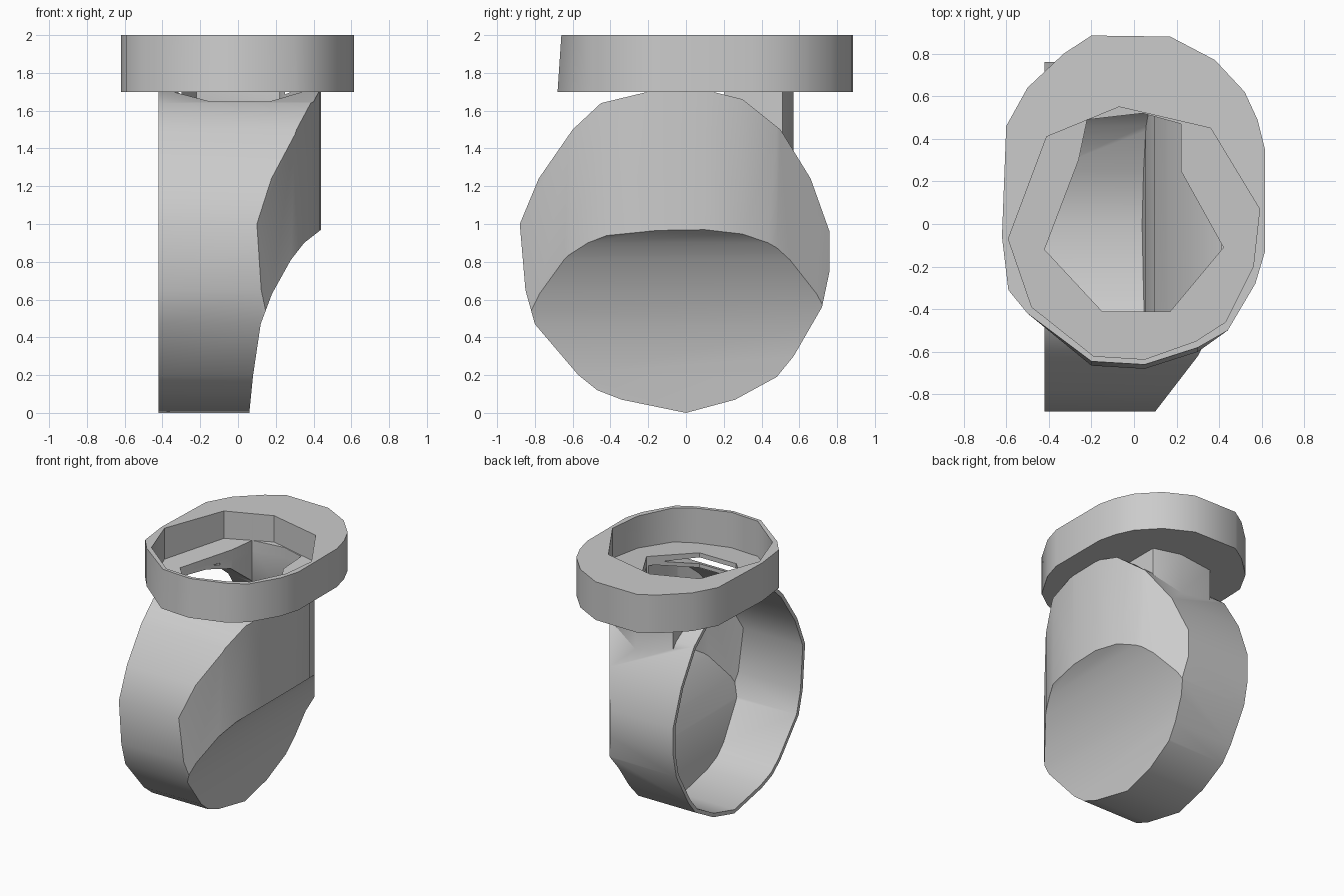
import bpy
import bmesh
import math

if "Cube" in bpy.data.objects:
    bpy.data.objects.remove(bpy.data.objects["Cube"], do_unlink=True)

grey = bpy.data.materials.new("plain_grey")
grey.use_nodes = True
grey.diffuse_color = (0.6, 0.6, 0.6, 1)
grey.node_tree.nodes["Principled BSDF"].inputs["Base Color"].default_value = (0.6, 0.6, 0.6, 1)


def prism(name, points, axis, low, high):
    """Extrude a closed outline along the given axis."""
    def place(a, b, depth):
        return {"x": (depth, a, b), "y": (a, depth, b), "z": (a, b, depth)}[axis]
    bm = bmesh.new()
    ends = [[bm.verts.new(place(a, b, d)) for a, b in points] for d in (low, high)]
    for end in ends:
        bm.faces.new(end)
    for i in range(len(points)):
        j = (i + 1) % len(points)
        bm.faces.new((ends[0][i], ends[0][j], ends[1][j], ends[1][i]))
    bmesh.ops.recalc_face_normals(bm, faces=bm.faces)
    mesh = bpy.data.meshes.new(name)
    bm.to_mesh(mesh)
    bm.free()
    mesh.materials.append(grey)
    obj = bpy.data.objects.new(name, mesh)
    bpy.context.collection.objects.link(obj)
    return obj


def combine(target, tool, operation):
    """Apply a boolean and discard the tool."""
    mod = target.modifiers.new("cut", "BOOLEAN")
    mod.operation = operation
    mod.solver = "EXACT"
    mod.object = tool
    graph = bpy.context.evaluated_depsgraph_get()
    target.data = bpy.data.meshes.new_from_object(target.evaluated_get(graph))
    target.modifiers.clear()
    bpy.data.objects.remove(tool, do_unlink=True)


# Outlines: round band (y, z), bulging wall (x, y), scooped underside (x, z)
band = [(0, 0), (.26, .07), (.48, .19), (.57, .3), (.72, .56), (.76, .75),
        (.76, .96), (.66, 1.24), (.5, 1.5), (.3, 1.66), (.1, 1.71), (-.16, 1.71),
        (-.45, 1.64), (-.6, 1.5), (-.78, 1.24), (-.88, 1), (-.85, .65),
        (-.8, .47), (-.57, .2), (-.47, .12), (-.34, .07)]
wall = [(.04, -.95), (.1, -.88), (.3, -.62), (.4, -.42), (.435, -.15), (.44, .1),
        (.41, .3), (.33, .48), (.16, .72), (.1, .8)]
scoop = [(.05, -.1), (.06, 0), (.08, .2), (.12, .47), (.18, .63), (.28, .81),
         (.35, .9), (.44, .97), (.6, 1.1)]


def scooped_drum(name, back, shrink, inset):
    """Round drum trimmed by the bulging wall and the scoop."""
    mid_y, mid_z = -.05, .86
    outline = [(mid_y + (y - mid_y) * shrink, mid_z + (z - mid_z) * shrink) for y, z in band]
    drum = prism(name, outline, "x", back, .7)
    side = [(x - inset, y) for x, y in wall] + [(-1, .8), (-1, -.95)]
    under = [(x - inset, z) for x, z in scoop] + [(.6, 1.9), (-1, 1.9), (-1, -.1)]
    combine(drum, prism("wall_tool", side, "z", -.3, 2.1), "INTERSECT")
    combine(drum, prism("scoop_tool", under, "y", -1.2, 1.2), "INTERSECT")
    return drum


# Opening through the plate and neck into the hollow
hole = [(-.42, -.12), (-.15, -.41), (.17, -.41), (.42, -.11), (.22, .25),
        (.22, .47), (.04, .52), (-.22, .49), (-.26, .3)]

# Hollow body with a neck at the back, open on one side
body = scooped_drum("hollow_body", -.42, 1, 0)
neck = [(.25, .2), (.25, .51), (.04, .57), (-.26, .53), (-.3, .2)]
combine(body, prism("neck_tool", neck, "z", 1.36, 1.715), "UNION")
combine(body, scooped_drum("cavity_tool", -.6, .965, .025), "DIFFERENCE")
combine(body, prism("hole_tool", hole, "z", 1.4, 1.9), "DIFFERENCE")

# Oval top ring with an off-centre recess
oval = [(-.2, .885), (.17, .88), (.38, .77), (.52, .62), (.58, .49), (.615, .35),
        (.615, -.13), (.57, -.28), (.44, -.5), (.3, -.58), (.05, -.66), (-.2, -.645),
        (-.5, -.42), (-.59, -.31), (-.62, -.06), (-.6, .46), (-.5, .64), (-.33, .8)]
recess = [(-.41, .41), (-.07, .55), (.36, .45), (.59, .07), (.56, -.2), (.43, -.46),
          (.29, -.55), (.05, -.635), (-.19, -.62), (-.48, -.39), (-.59, -.07)]
ring = prism("top_ring", oval, "z", 1.7, 2)
for v in ring.data.vertices:
    if v.co.z < 1.8 and v.co.y < -.5:
        v.co.y -= .02
recess_tool = prism("recess_tool", recess, "z", 1.7, 2.2)
for v in recess_tool.data.vertices:
    if v.co.z < 2:
        v.co.z = 1.76 + .06 * v.co.y
combine(ring, recess_tool, "DIFFERENCE")
combine(ring, prism("hole_tool", hole, "z", 1.4, 2.2), "DIFFERENCE")

# Smooth curved walls, keep the hard edges
for obj in (body, ring):
    bpy.ops.object.select_all(action="DESELECT")
    obj.select_set(True)
    bpy.context.view_layer.objects.active = obj
    bpy.ops.object.shade_smooth_by_angle(angle=math.radians(35))
